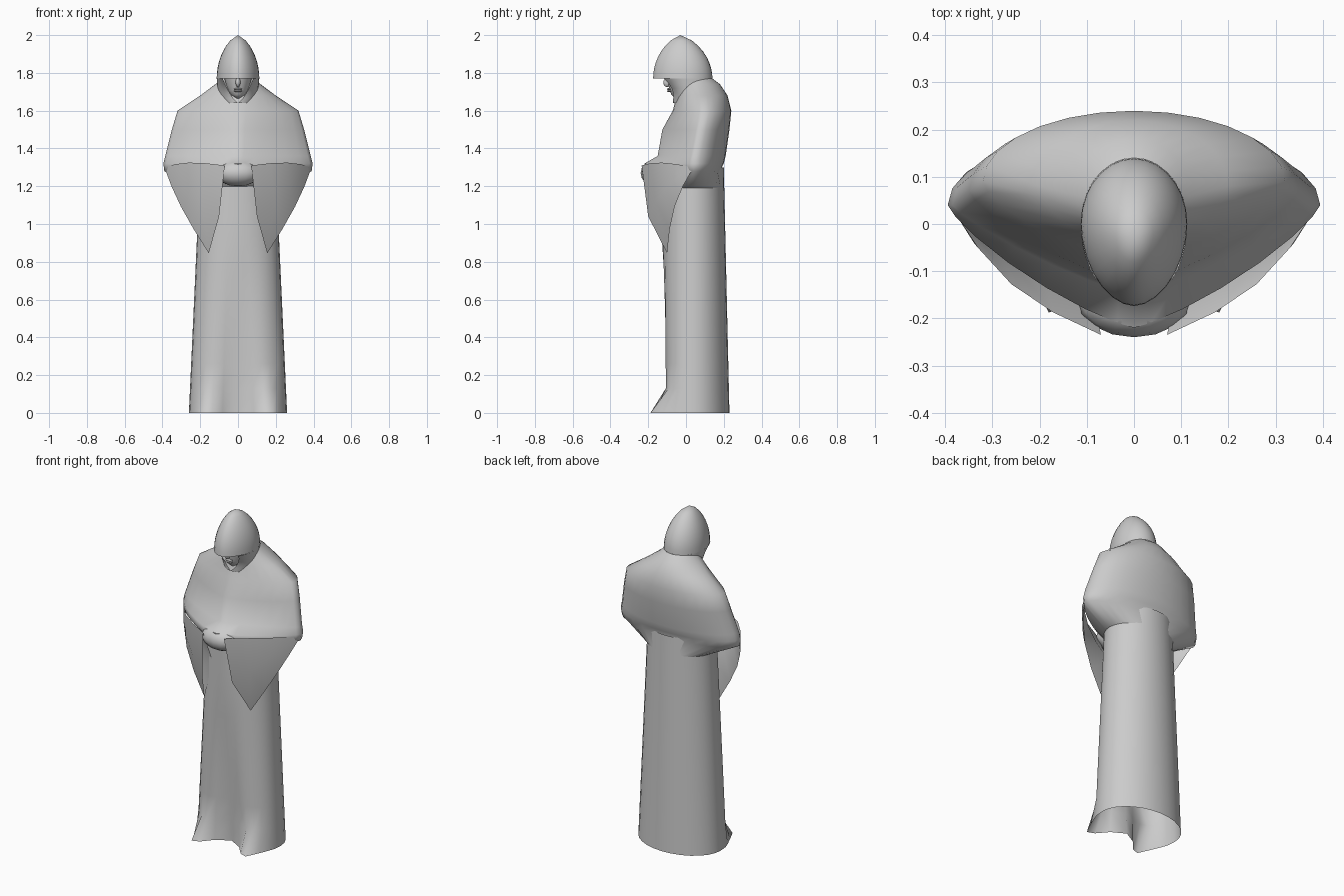
import bpy, bmesh
from math import sin, cos, pi, exp, copysign
from mathutils import Matrix, Vector

default = bpy.data.objects.get("Cube")
if default:
    bpy.data.objects.remove(default, do_unlink=True)

# Single stone colour
grey = (0.6, 0.6, 0.6, 1)
stone = bpy.data.materials.new("grey stone")
stone.use_nodes = True
stone.diffuse_color = grey
stone.node_tree.nodes["Principled BSDF"].inputs["Base Color"].default_value = grey


def steps(count):
    """Even fractions from zero to one."""
    return [i / count for i in range(count + 1)]


def signed_power(value, power):
    return copysign(abs(value) ** power, value)


def ring(z, width, front, back, mid=0.04, sharp=2, gap=0):
    """Horizontal outline starting at the front, with a gap angle left open there."""
    points = []
    for t in steps(28):
        angle = gap + 2 * (pi - gap) * t
        side, ahead = sin(angle), cos(angle)
        power = 2 / sharp if ahead > 0 else 1
        reach = front - mid if ahead > 0 else mid - back
        points.append(Vector((width * signed_power(side, power),
                              mid + reach * signed_power(ahead, power), z)))
    return points


def finish(name, bm):
    """Turn a bmesh into a smooth stone object."""
    mesh = bpy.data.meshes.new(name)
    bm.to_mesh(mesh)
    bm.free()
    mesh.materials.append(stone)
    obj = bpy.data.objects.new(name, mesh)
    bpy.context.collection.objects.link(obj)
    bpy.ops.object.select_all(action="DESELECT")
    obj.select_set(True)
    bpy.context.view_layer.objects.active = obj
    bpy.ops.object.shade_smooth_by_angle(angle=1)


def loft(name, rows, flip=1):
    """Skin a list of equally long point rows."""
    bm = bmesh.new()
    rows = [[bm.verts.new((p.x * flip, p.y, p.z)) for p in row] for row in rows]
    for lower, upper in zip(rows, rows[1:]):
        for i in range(len(lower) - 1):
            bm.faces.new((lower[i], lower[i + 1], upper[i + 1], upper[i]))
    bmesh.ops.remove_doubles(bm, verts=bm.verts, dist=0.0005)
    bmesh.ops.recalc_face_normals(bm, faces=bm.faces)
    finish(name, bm)


def ball(name, centre, size):
    """Ellipsoid with the given half sizes."""
    bm = bmesh.new()
    matrix = Matrix.LocRotScale(Vector(centre), None, Vector(size))
    bmesh.ops.create_uvsphere(bm, u_segments=16, v_segments=8, radius=1, matrix=matrix)
    finish(name, bm)


def drape(point):
    """Fold the robe at the centre and spread its hem over both feet."""
    if point.y < 0:
        fold = exp(-(point.x / 0.07) ** 2) * max(0, 1 - point.z / 0.9)
        foot = exp(-((abs(point.x) - 0.17) / 0.05) ** 2) * max(0, 1 - point.z / 0.13)
        point.y += 0.06 * fold - 0.1 * foot
    return point


# Long robe, open at the hem
robe_rows = [ring(z=1.3 * t, width=0.26 - 0.06 * t, front=-0.12 - 0.01 * t,
                  back=0.23 - 0.03 * t, sharp=2.6 - 0.6 * t) for t in steps(10)]
loft("robe", [[drape(point) for point in row] for row in robe_rows])

# Mantle: folded forearms below, then chest, shoulders and collar
loft("mantle", [
    ring(z=1.19, width=0.21, front=-0.12, back=0.2),
    ring(z=1.28, width=0.39, front=-0.22, back=0.18, sharp=1.25),
    ring(z=1.32, width=0.395, front=-0.22, back=0.2, sharp=1.25),
    ring(z=1.36, width=0.385, front=-0.15, back=0.21, sharp=1.2),
    ring(z=1.5, width=0.35, front=-0.125, back=0.23, mid=0.07, sharp=1.3),
    ring(z=1.6, width=0.32, front=-0.07, back=0.24, mid=0.09, sharp=1.5),
    ring(z=1.68, width=0.2, front=-0.05, back=0.22, mid=0.08, sharp=1.7),
    ring(z=1.74, width=0.12, front=-0.03, back=0.18, mid=0.06),
    ring(z=1.77, width=0.09, front=-0.02, back=0.14, mid=0.05),
])

# Hanging sleeves widen from the elbow to a long pointed mouth
elbow = Vector((0.39, 0.04, 1.3))
top = Vector((0.07, -0.235, 1.31))
front = Vector((0.1, -0.2, 1.04))
tip = Vector((0.155, -0.1, 0.845))
inner = Vector((0.1, -0.1, 1.08))
bulge = Vector((0.03, -0.03, 0.02))
sleeve_rows = [[elbow.lerp(corner, t) + bulge * sin(pi * t)
                for corner in (top, front, tip, inner, top)] for t in steps(4)]
for name, flip in (("left_sleeve", 1), ("right_sleeve", -1)):
    loft(name, sleeve_rows, flip)

# Clasped hands between the sleeve mouths
ball("hands", centre=(0, -0.16, 1.27), size=(0.12, 0.08, 0.07))

# Pointed hood whose brow overhangs the face
hood_rows = []
for t in steps(8):
    shrink = (1 - t * t) ** 0.7
    hood_rows.append(ring(z=1.77 + 0.23 * t, width=0.113 * shrink, front=-0.03 - 0.144 * shrink,
                          back=-0.03 + 0.17 * shrink, mid=-0.03 + 0.03 * shrink, sharp=1.85))
loft("hood", hood_rows)

# Cowl sides, parted around the face and closed under the chin
loft("cowl", [ring(z=1.64 + 0.13 * t, width=0.09 + 0.023 * t ** 0.5, front=-0.07 - 0.1 * t ** 3,
                   back=0.15 - 0.01 * t, mid=0.04 - 0.04 * t, gap=0.8 * t ** 0.7)
              for t in steps(5)])

# Shaded face with nose and lips
loft("face", [ring(z=1.66 + 0.14 * t, width=0.08 * t ** 0.4, front=-0.05 - 0.055 * t ** 0.4,
                   back=-0.05 + 0.1 * t ** 0.4, mid=-0.05 + 0.05 * t ** 0.4)
              for t in steps(6)])
ball("nose", centre=(0, -0.1, 1.75), size=(0.013, 0.02, 0.025))
for name, height in (("upper_lip", 1.714), ("lower_lip", 1.704)):
    ball(name, centre=(0, -0.085, height), size=(0.022, 0.016, 0.006))
